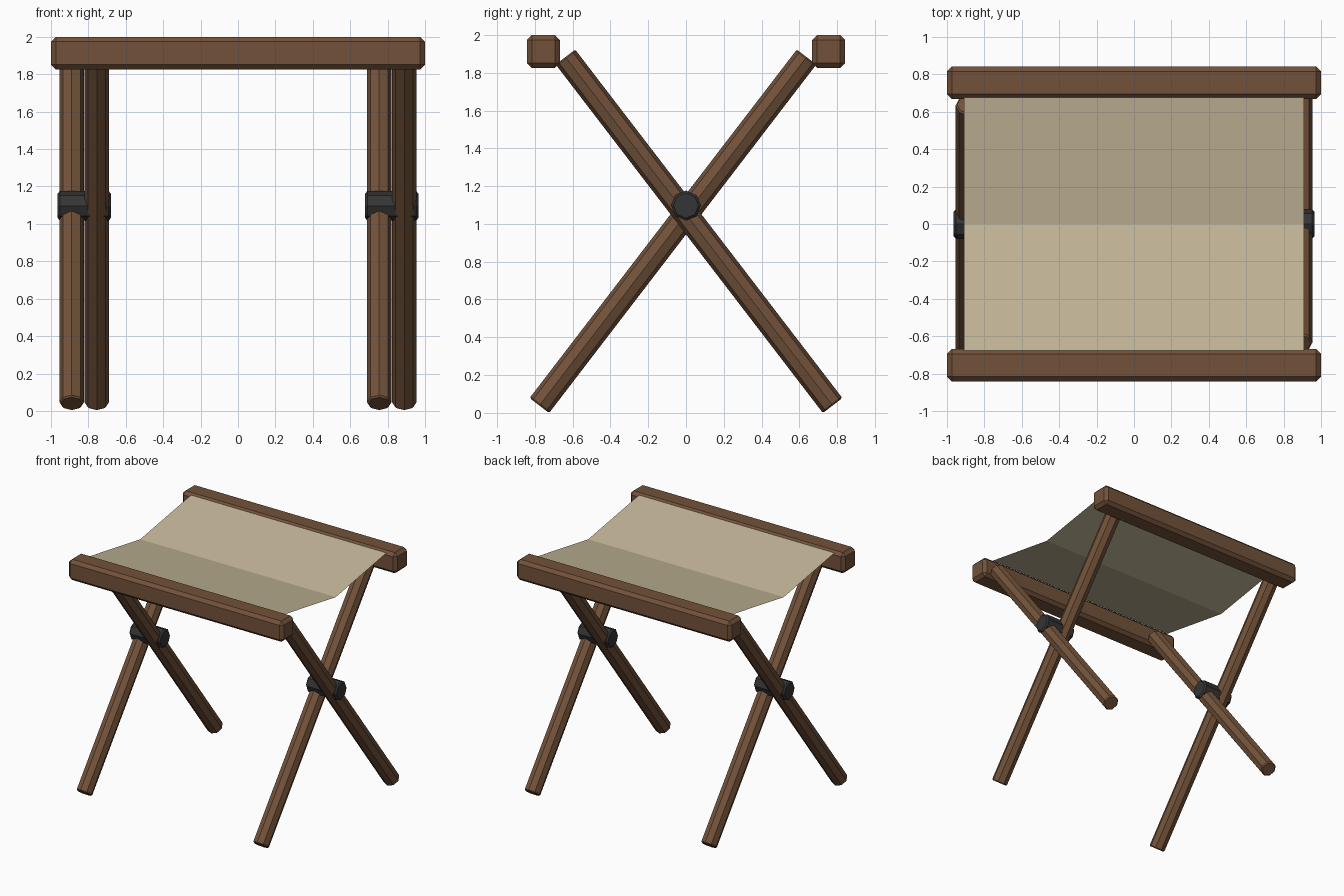
import bpy, math
from mathutils import Vector

if "Cube" in bpy.data.objects:
    bpy.data.objects.remove(bpy.data.objects["Cube"])


def material(name, rgb):
    m = bpy.data.materials.new(name)
    m.diffuse_color = (*rgb, 1)
    m.use_nodes = True
    m.node_tree.nodes["Principled BSDF"].inputs["Base Color"].default_value = m.diffuse_color
    return m


wood = material("wood", (0.17, 0.085, 0.042))
metal = material("dark_metal", (0.035, 0.035, 0.035))
canvas = material("canvas", (0.56, 0.48, 0.32))


def finish(obj, name, mat, bevel, angle):
    obj.name = name
    obj.data.materials.append(mat)
    mod = obj.modifiers.new("edge_bevel", 'BEVEL')
    mod.width = bevel
    mod.segments = 1
    mod.limit_method = 'ANGLE'
    mod.angle_limit = math.radians(angle)


def rod(name, a, b, radius, mat, bevel):
    """Eight-sided rod from a to b with only its end rims bevelled."""
    a, b = Vector(a), Vector(b)
    d = b - a
    bpy.ops.mesh.primitive_cylinder_add(vertices=8, radius=radius, depth=d.length, location=(a + b) / 2)
    obj = bpy.context.object
    obj.rotation_mode = 'QUATERNION'
    obj.rotation_quaternion = Vector((0, 0, 1)).rotation_difference(d)
    finish(obj, name, mat, bevel, 60)


# Square seat rails
for side, s in (("front", -1), ("back", 1)):
    bpy.ops.mesh.primitive_cube_add(size=1, location=(0, s * 0.755, 1.913))
    rail = bpy.context.object
    rail.scale = (2.0, 0.174, 0.174)
    bpy.ops.object.transform_apply(location=False, rotation=False, scale=True)
    finish(rail, side + "_rail", wood, 0.026, 30)

# Crossed legs and pivot bolts, the same layout on both sides
for side, x in (("left", -0.822), ("right", 0.822)):
    for end, s in (("front", -1), ("back", 1)):
        lx = x + s * 0.067
        rod(f"{side}_{end}_leg", (lx, s * 0.776, 0.039), (lx, -s * 0.638, 1.883), 0.065, wood, 0.008)
    rod(side + "_pivot_bolt", (x - 0.142, 0, 1.097), (x + 0.142, 0, 1.097), 0.079, metal, 0.012)

# Thin canvas seat sagging to a fold in the middle
profile = [(-0.675, 1.987), (0, 1.873), (0.675, 1.987)]
verts = [(x, y, z) for y, z in profile for x in (-0.91, 0.91)]
mesh = bpy.data.meshes.new("canvas_seat")
mesh.from_pydata(verts, [], [(0, 1, 3, 2), (2, 3, 5, 4)])
mesh.materials.append(canvas)
bpy.context.collection.objects.link(bpy.data.objects.new("canvas_seat", mesh))
